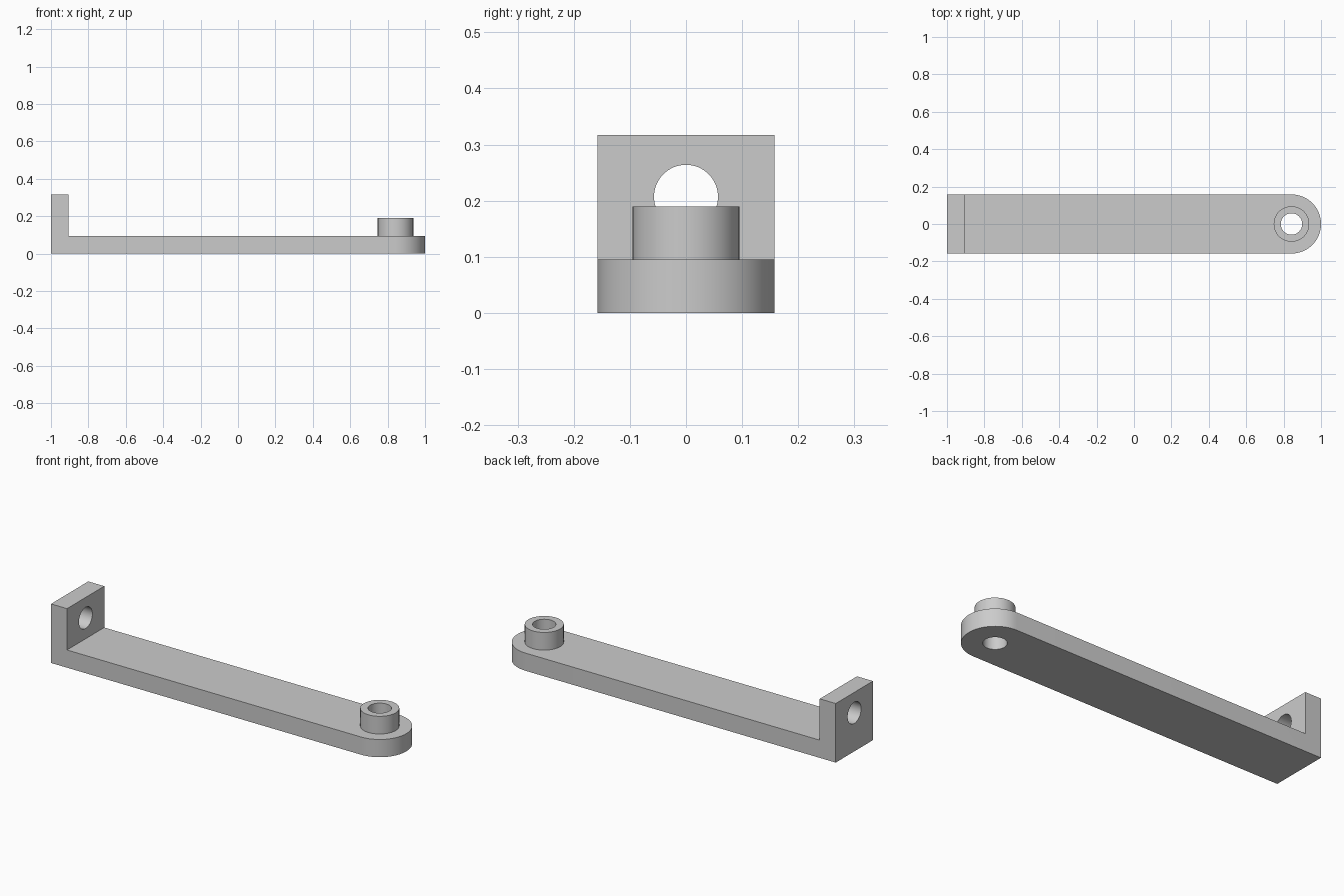
import bpy, bmesh, math
from mathutils import Matrix, Vector

if "Cube" in bpy.data.objects:
    bpy.data.objects.remove(bpy.data.objects["Cube"])

HALF_W = 0.158            # half width, also the radius of the rounded end
T = 0.095                 # plate thickness
WALL_H = 0.317
PIVOT_X = 1 - HALF_W
HOLE_R = 0.057
SEG = 64

grey = bpy.data.materials.new("plain grey")
grey.diffuse_color = (0.6, 0.6, 0.6, 1)
grey.use_nodes = True
grey.node_tree.nodes["Principled BSDF"].inputs["Base Color"].default_value = grey.diffuse_color


def prism(name, points, direction):
    """Extrude a closed outline along a direction."""
    bm = bmesh.new()
    face = bm.faces.new([bm.verts.new(p) for p in points])
    new = bmesh.ops.extrude_face_region(bm, geom=[face])["geom"]
    verts = [v for v in new if isinstance(v, bmesh.types.BMVert)]
    bmesh.ops.translate(bm, verts=verts, vec=Vector(direction))
    bmesh.ops.recalc_face_normals(bm, faces=bm.faces)
    mesh = bpy.data.meshes.new(name)
    bm.to_mesh(mesh)
    bm.free()
    mesh.materials.append(grey)
    obj = bpy.data.objects.new(name, mesh)
    bpy.context.collection.objects.link(obj)
    return obj


def cylinder(name, radius, start, direction):
    """Cylinder from a start point along a direction."""
    turn = Vector(direction).to_track_quat("Z", "Y").to_matrix()
    ring = [Vector(start) + turn @ Vector((radius * math.cos(a), radius * math.sin(a), 0))
            for a in (2 * math.pi * i / SEG for i in range(SEG))]
    return prism(name, ring, direction)


def combine(target, tool, operation):
    mod = target.modifiers.new(tool.name, "BOOLEAN")
    mod.operation = operation
    mod.solver = "EXACT"
    mod.object = tool
    bpy.context.view_layer.objects.active = target
    bpy.ops.object.modifier_apply(modifier=mod.name)
    bpy.data.objects.remove(tool)


# L-shaped side profile, trimmed to the rounded plan outline
profile = [(-1.1, 0), (1.1, 0), (1.1, T), (-1 + T, T), (-1 + T, WALL_H), (-1.1, WALL_H)]
bracket = prism("bracket_arm", [(x, -0.3, z) for x, z in profile], (0, 0.6, 0))
arc = [(-math.pi / 2 + math.pi * i / (SEG // 2)) for i in range(SEG // 2 + 1)]
outline = [(-1, HALF_W, -0.1), (-1, -HALF_W, -0.1)]
outline += [(PIVOT_X + HALF_W * math.cos(a), HALF_W * math.sin(a), -0.1) for a in arc]
combine(bracket, prism("plan_outline", outline, (0, 0, 0.6)), "INTERSECT")

# Raised boss on the rounded end
combine(bracket, cylinder("boss", 0.095, (PIVOT_X, 0, T / 2), (0, 0, 1.5 * T)), "UNION")

# Holes through the boss and the upright wall
combine(bracket, cylinder("boss_hole", HOLE_R, (PIVOT_X, 0, -0.1), (0, 0, 0.5)), "DIFFERENCE")
combine(bracket, cylinder("wall_hole", HOLE_R, (-1.1, 0, 0.207), (0.3, 0, 0)), "DIFFERENCE")

bracket.select_set(True)
bpy.context.view_layer.objects.active = bracket
bpy.ops.object.shade_smooth_by_angle(angle=math.radians(30))
